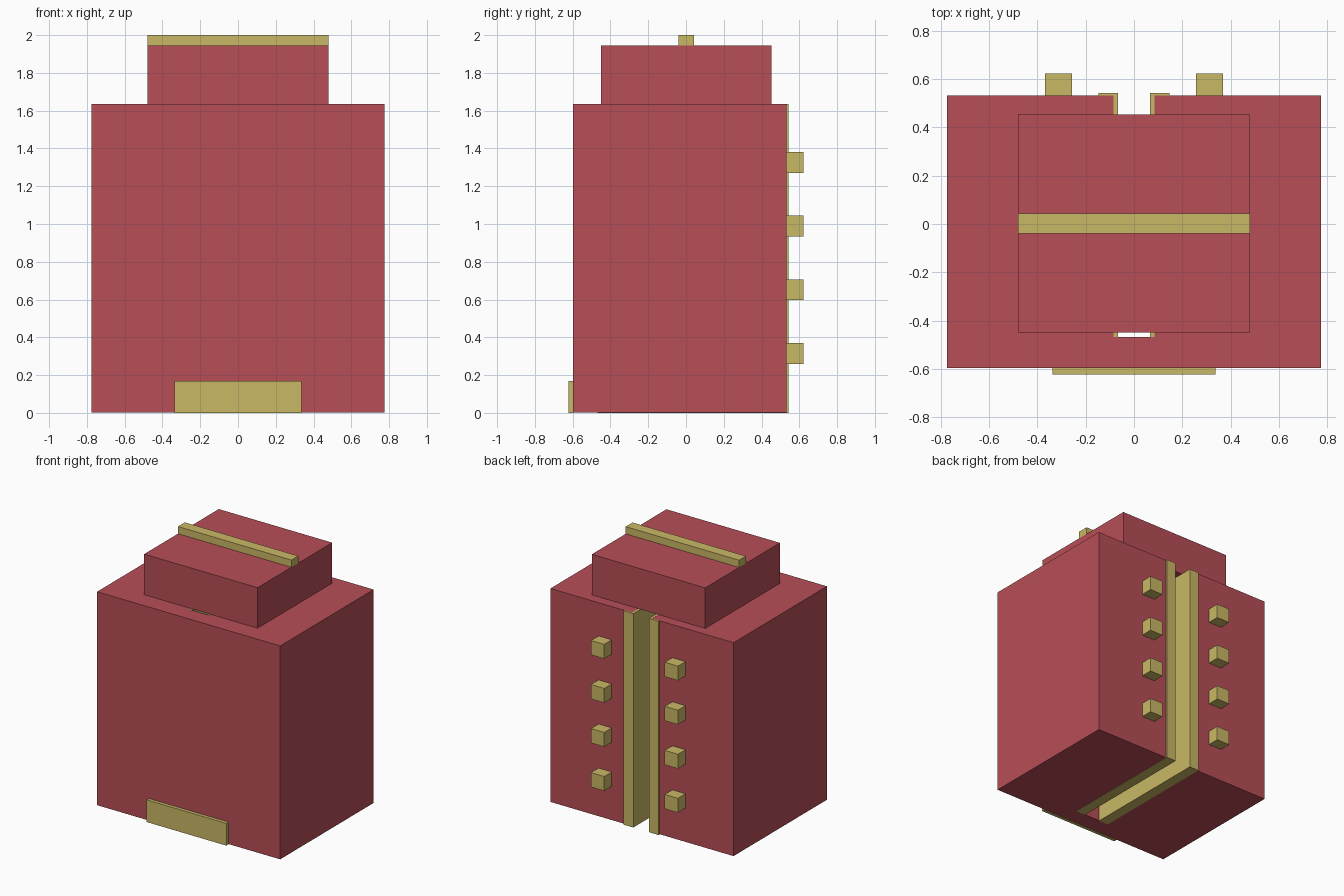
import bpy
import bmesh

cube = bpy.data.objects.get("Cube")
if cube:
    bpy.data.objects.remove(cube, do_unlink=True)


def make_material(name, color):
    mat = bpy.data.materials.new(name)
    mat.use_nodes = True
    mat.diffuse_color = color
    mat.node_tree.nodes["Principled BSDF"].inputs["Base Color"].default_value = color
    return mat


RED = make_material("brick red", (0.474, 0.076, 0.095, 1))
GOLD = make_material("dull gold", (0.584, 0.479, 0.130, 1))


def prism(name, outline, z0, z1, mat):
    """Extrude a plan outline from z0 up to z1."""
    bm = bmesh.new()
    face = bm.faces.new([bm.verts.new((x, y, z0)) for x, y in outline])
    top = bmesh.ops.extrude_face_region(bm, geom=[face])["geom"]
    verts = [v for v in top if isinstance(v, bmesh.types.BMVert)]
    bmesh.ops.translate(bm, verts=verts, vec=(0, 0, z1 - z0))
    bmesh.ops.recalc_face_normals(bm, faces=bm.faces)
    mesh = bpy.data.meshes.new(name)
    bm.to_mesh(mesh)
    bm.free()
    mesh.materials.append(mat)
    obj = bpy.data.objects.new(name, mesh)
    bpy.context.collection.objects.link(obj)
    return obj


def box(name, x0, x1, y0, y1, z0, z1, mat):
    return prism(name, [(x0, y0), (x1, y0), (x1, y1), (x0, y1)], z0, z1, mat)


W, FRONT, BACK, TOP = 0.775, -0.597, 0.532, 1.635
SLOT, SLOT_END, WEB, FLANGE = 0.085, -0.468, 0.066, 0.147
LIP = 0.543

# Body with a full-height slot open at the back
prism("body", [(-W, FRONT), (W, FRONT), (W, BACK), (SLOT, BACK), (SLOT, SLOT_END),
               (-SLOT, SLOT_END), (-SLOT, BACK), (-W, BACK)], 0.002, TOP, RED)

# Lid, top bar and front plate
box("lid", -0.48, 0.48, -0.449, 0.453, TOP, 1.945, RED)
box("top_bar", -0.48, 0.48, -0.04, 0.043, 1.945, 2.0, GOLD)
box("front_plate", -0.337, 0.337, -0.623, FRONT, 0, 0.17, GOLD)

# Slot liners with flanges on the back and underside, and rows of studs
for side, s in (("left", 1), ("right", -1)):
    outline = [(WEB, SLOT_END), (SLOT, SLOT_END), (SLOT, BACK),
               (FLANGE, BACK), (FLANGE, LIP), (WEB, LIP)]
    prism(f"{side}_slot_liner", [(s * x, y) for x, y in outline], 0, TOP + 0.001, GOLD)
    x0, x1 = sorted((s * SLOT, s * FLANGE))
    box(f"{side}_bottom_flange", x0, x1, SLOT_END, BACK, 0, 0.002, GOLD)
    x0, x1 = sorted((s * 0.256, s * 0.368))
    for i in range(4):
        z = 0.26 + 0.337 * i
        box(f"{side}_stud_{i + 1}", x0, x1, BACK, 0.623, z, z + 0.11, GOLD)
